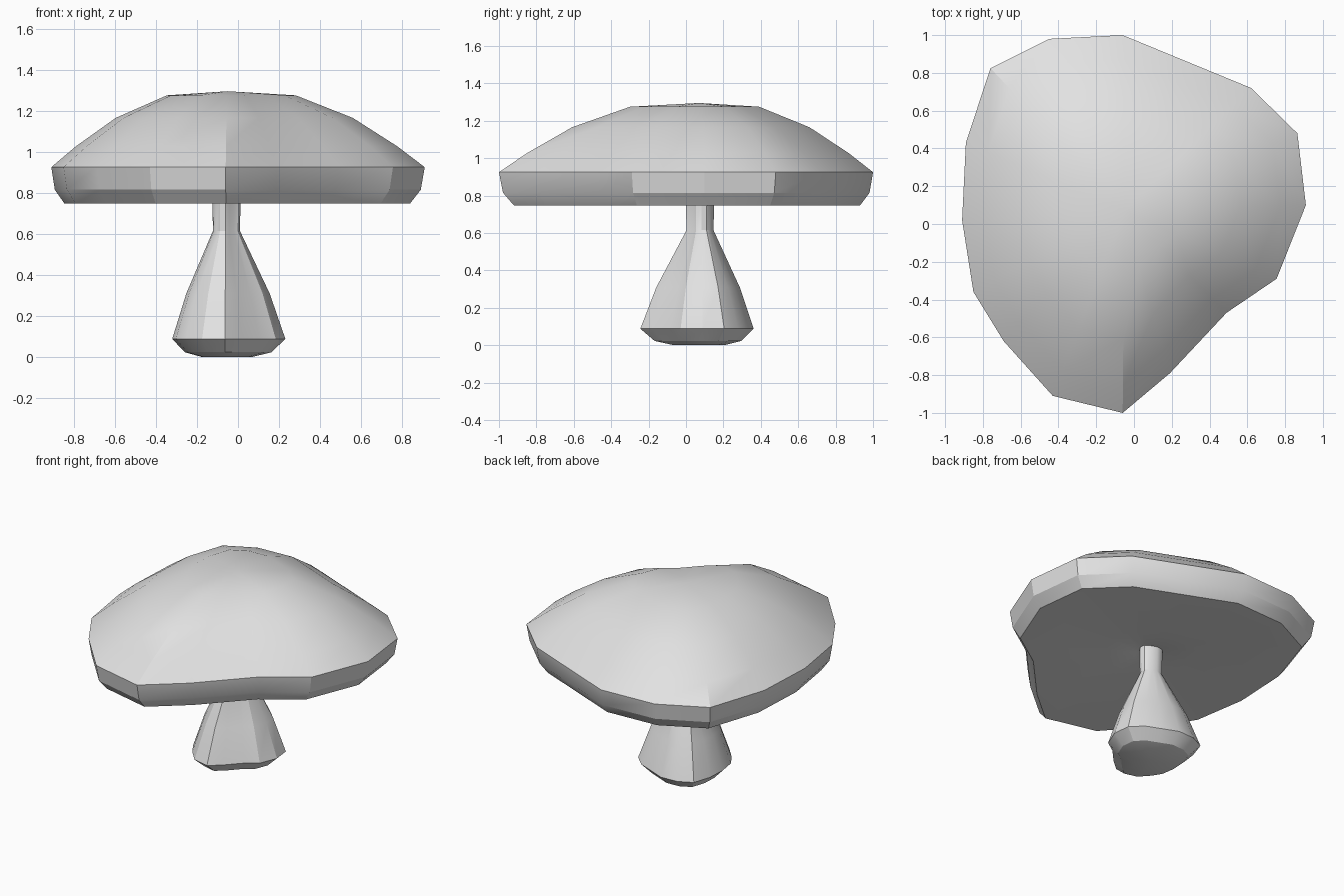
import bpy, bmesh, math
from mathutils import Vector

if "Cube" in bpy.data.objects:
    bpy.data.objects.remove(bpy.data.objects["Cube"], do_unlink=True)

grey = bpy.data.materials.new("pale grey")
grey.use_nodes = True
grey.diffuse_color = (0.76, 0.76, 0.76, 1)
grey.node_tree.nodes["Principled BSDF"].inputs["Base Color"].default_value = (0.76, 0.76, 0.76, 1)

# Lopsided outline shared by the cap and the stem, seen from above
CENTRE = Vector((-0.05, 0.07))
OUTLINE = [Vector(p) - CENTRE for p in (
    (-0.06, -1), (0.19, -0.79), (0.49, -0.47), (0.755, -0.29),
    (0.91, 0.1), (0.865, 0.48), (0.62, 0.72), (0.28, 0.86),
    (-0.06, 1), (-0.45, 0.98), (-0.76, 0.825), (-0.89, 0.43),
    (-0.91, 0.02), (-0.85, -0.36), (-0.69, -0.62), (-0.43, -0.91))]


def loft(name, centre, profile):
    """Stack scaled copies of the outline, (scale, z) from bottom to top."""
    bm = bmesh.new()
    rings = []
    for scale, z in profile:
        if scale == 0:
            rings.append([bm.verts.new((*centre, z))])
        else:
            rings.append([bm.verts.new((*(centre + p * scale), z))
                          for p in OUTLINE])
    n = len(OUTLINE)
    for low, high in zip(rings, rings[1:]):
        for i in range(n):
            j = (i + 1) % n
            if len(low) == 1:
                bm.faces.new((low[0], high[j], high[i]))
            elif len(high) == 1:
                bm.faces.new((low[i], low[j], high[0]))
            else:
                bm.faces.new((low[i], low[j], high[j], high[i]))
    bmesh.ops.recalc_face_normals(bm, faces=bm.faces)
    mesh = bpy.data.meshes.new(name)
    bm.to_mesh(mesh)
    bm.free()
    mesh.materials.append(grey)
    obj = bpy.data.objects.new(name, mesh)
    bpy.context.collection.objects.link(obj)
    bpy.ops.object.select_all(action='DESELECT')
    obj.select_set(True)
    bpy.context.view_layer.objects.active = obj
    bpy.ops.object.shade_smooth_by_angle(angle=math.radians(26))


# Cap: hollowed underside, bevelled rim, shallow dome
loft("mushroom_cap", CENTRE,
     [(0, 0.8), (0.1, 0.78), (0.3, 0.76), (0.925, 0.747),
      (0.98, 0.815), (1, 0.925), (0.86, 1.027),
      (0.635, 1.165), (0.345, 1.275), (0, 1.295)])

# Stem: rounded foot, tapering body, narrow neck
loft("mushroom_stem", Vector((-0.06, 0.08)),
     [(0, 0), (0.135, 0), (0.232, 0.023), (0.303, 0.088),
      (0.223, 0.31), (0.072, 0.615), (0.077, 0.8), (0, 0.8)])
